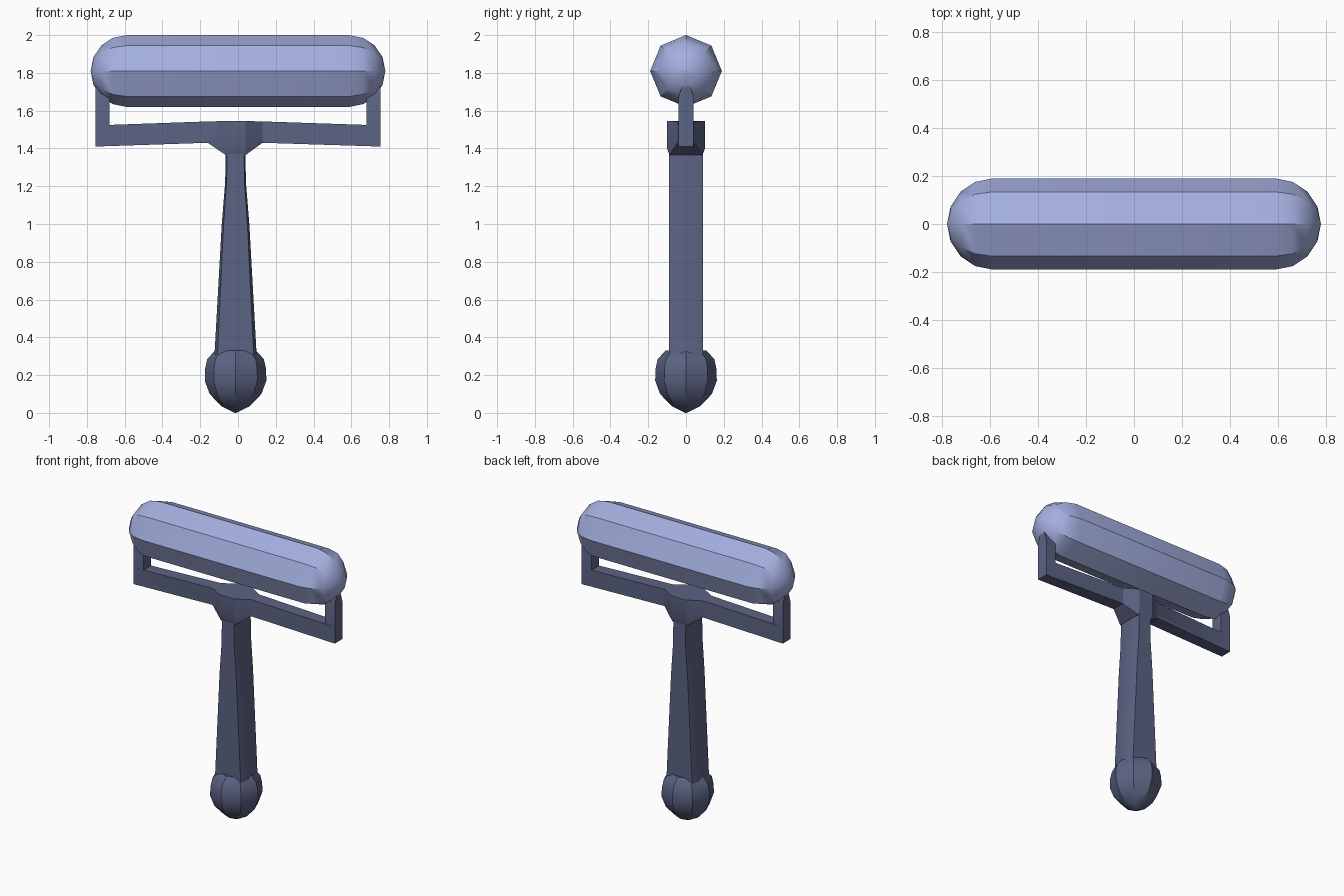
import bpy, bmesh, math

if "Cube" in bpy.data.objects:
    bpy.data.objects.remove(bpy.data.objects["Cube"])


def material(name, rgb):
    m = bpy.data.materials.new(name)
    m.diffuse_color = (*rgb, 1)
    m.use_nodes = True
    m.node_tree.nodes["Principled BSDF"].inputs["Base Color"].default_value = m.diffuse_color
    return m


light_blue = material("light periwinkle", (0.37, 0.43, 0.74))
dark_blue = material("dark slate blue", (0.105, 0.125, 0.225))


def loft(name, rings, mat):
    """Skin a list of equal-sized vertex rings and cap both ends."""
    bm = bmesh.new()
    rows = [[bm.verts.new(p) for p in ring] for ring in rings]
    n = len(rows[0])
    for a, b in zip(rows, rows[1:]):
        for i in range(n):
            j = (i + 1) % n
            bm.faces.new((a[i], a[j], b[j], b[i]))
    bm.faces.new(rows[0])
    bm.faces.new(rows[-1])
    bmesh.ops.remove_doubles(bm, verts=bm.verts, dist=1e-5)
    bmesh.ops.recalc_face_normals(bm, faces=bm.faces)
    mesh = bpy.data.meshes.new(name)
    bm.to_mesh(mesh)
    bm.free()
    mesh.materials.append(mat)
    for p in mesh.polygons:
        p.use_smooth = True
    mesh.set_sharp_from_angle(angle=math.radians(30))
    obj = bpy.data.objects.new(name, mesh)
    bpy.context.collection.objects.link(obj)
    return obj


OCT = [(math.cos(i * math.pi / 4), math.sin(i * math.pi / 4)) for i in range(8)]

# Roller: octagonal capsule along x
R = 0.19
cap = [(0.59 + R * math.sin(t), R * math.cos(t))
       for t in (math.radians(a) for a in (0, 22.5, 45, 67.5, 89.5))]
profile = [(-x, r) for x, r in reversed(cap)] + cap
loft("roller", [[(x, r * c, 1.81 + r * s) for c, s in OCT] for x, r in profile], light_blue)

# Cross bar with a flared hub: x, half depth, bottom half depth, bottom, shoulder, top
bar = [(-0.755, 0.04, 0.04, 1.41, 1.45, 1.522),
       (-0.16, 0.045, 0.045, 1.43, 1.46, 1.543),
       (-0.065, 0.10, 0.088, 1.365, 1.40, 1.545),
       (0.04, 0.10, 0.088, 1.365, 1.40, 1.545),
       (0.13, 0.045, 0.045, 1.43, 1.46, 1.543),
       (0.755, 0.04, 0.04, 1.41, 1.45, 1.522)]
loft("cross_bar", [[(x, -b, z0), (x, b, z0), (x, d, z1), (x, d, z2), (x, -d, z2), (x, -d, z1)]
                   for x, d, b, z0, z1, z2 in bar], dark_blue)

# Uprights holding the roller ends
for side, s in (("left", -1), ("right", 1)):
    loft(side + "_upright",
         [[(s * 0.68, -d, z), (s * 0.755, -d, z), (s * 0.755, d, z), (s * 0.68, d, z)]
          for z, d in ((1.50, 0.04), (1.67, 0.04), (1.735, 0.02))], dark_blue)

# Tapered handle with chamfered section
CX = -0.013
handle = []
for z, w in ((0.30, 0.112), (1.00, 0.073), (1.22, 0.055), (1.40, 0.052)):
    q = [(w, 0.045), (0.86 * w, 0.09), (-0.86 * w, 0.09), (-w, 0.045)]
    q += [(x, -y) for x, y in reversed(q)]
    handle.append([(CX + x, y, z) for x, y in q])
loft("handle", handle, dark_blue)

# Octagonal knob at the bottom
knob = [(0.0, 0.004), (0.035, 0.075), (0.10, 0.137), (0.17, 0.163),
        (0.23, 0.162), (0.285, 0.15), (0.33, 0.108)]
loft("knob", [[(CX + r * c, r * s, z) for c, s in OCT] for z, r in knob], dark_blue)
